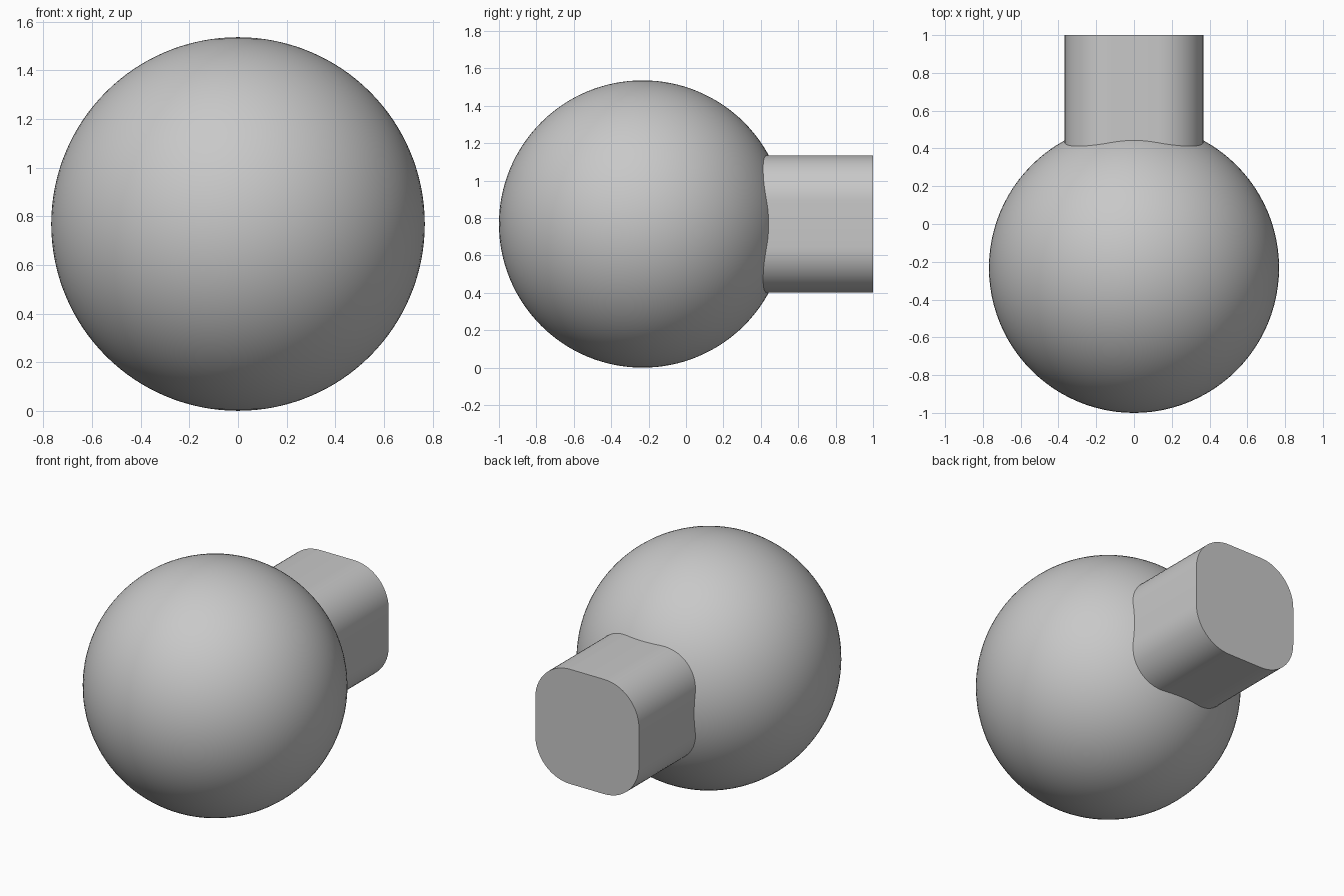
import bpy, bmesh, math

if "Cube" in bpy.data.objects:
    bpy.data.objects.remove(bpy.data.objects["Cube"])

grey = bpy.data.materials.new("light_grey")
grey.diffuse_color = (0.58, 0.58, 0.58, 1)
grey.use_nodes = True
grey.node_tree.nodes["Principled BSDF"].inputs["Base Color"].default_value = grey.diffuse_color

R = 0.768          # ball radius
CY, CZ = R - 1, R  # ball centre


def finish(ob, name):
    ob.name = name
    ob.data.name = name
    ob.data.materials.append(grey)
    bpy.ops.object.select_all(action='DESELECT')
    ob.select_set(True)
    bpy.context.view_layer.objects.active = ob
    bpy.ops.object.shade_smooth_by_angle(angle=math.radians(35))


# Large ball
bpy.ops.mesh.primitive_uv_sphere_add(segments=96, ring_count=64, radius=R,
                                     location=(0, CY, CZ))
finish(bpy.context.object, "ball")

# Square neck with rounded corners, running straight back from the ball
HALF, CORNER, STEPS = 0.367, 0.245, 14
Y0, Y1 = 0.2, 1.0
profile = []
for q in range(4):
    mid = math.radians(45 + 90 * q)
    cx = math.copysign(HALF - CORNER, math.cos(mid))
    cz = math.copysign(HALF - CORNER, math.sin(mid))
    for i in range(STEPS + 1):
        a = math.radians(90 * (q + i / STEPS))
        profile.append((cx + CORNER * math.cos(a), cz + CORNER * math.sin(a)))

bm = bmesh.new()
face = bm.faces.new([bm.verts.new((x, Y0, CZ + z)) for x, z in profile])
ext = bmesh.ops.extrude_face_region(bm, geom=[face], use_keep_orig=True)
bmesh.ops.translate(bm, vec=(0, Y1 - Y0, 0),
                    verts=[v for v in ext["geom"] if isinstance(v, bmesh.types.BMVert)])
bmesh.ops.recalc_face_normals(bm, faces=bm.faces)
mesh = bpy.data.meshes.new("neck")
bm.to_mesh(mesh)
bm.free()
neck = bpy.data.objects.new("neck", mesh)
bpy.context.collection.objects.link(neck)
finish(neck, "neck")
